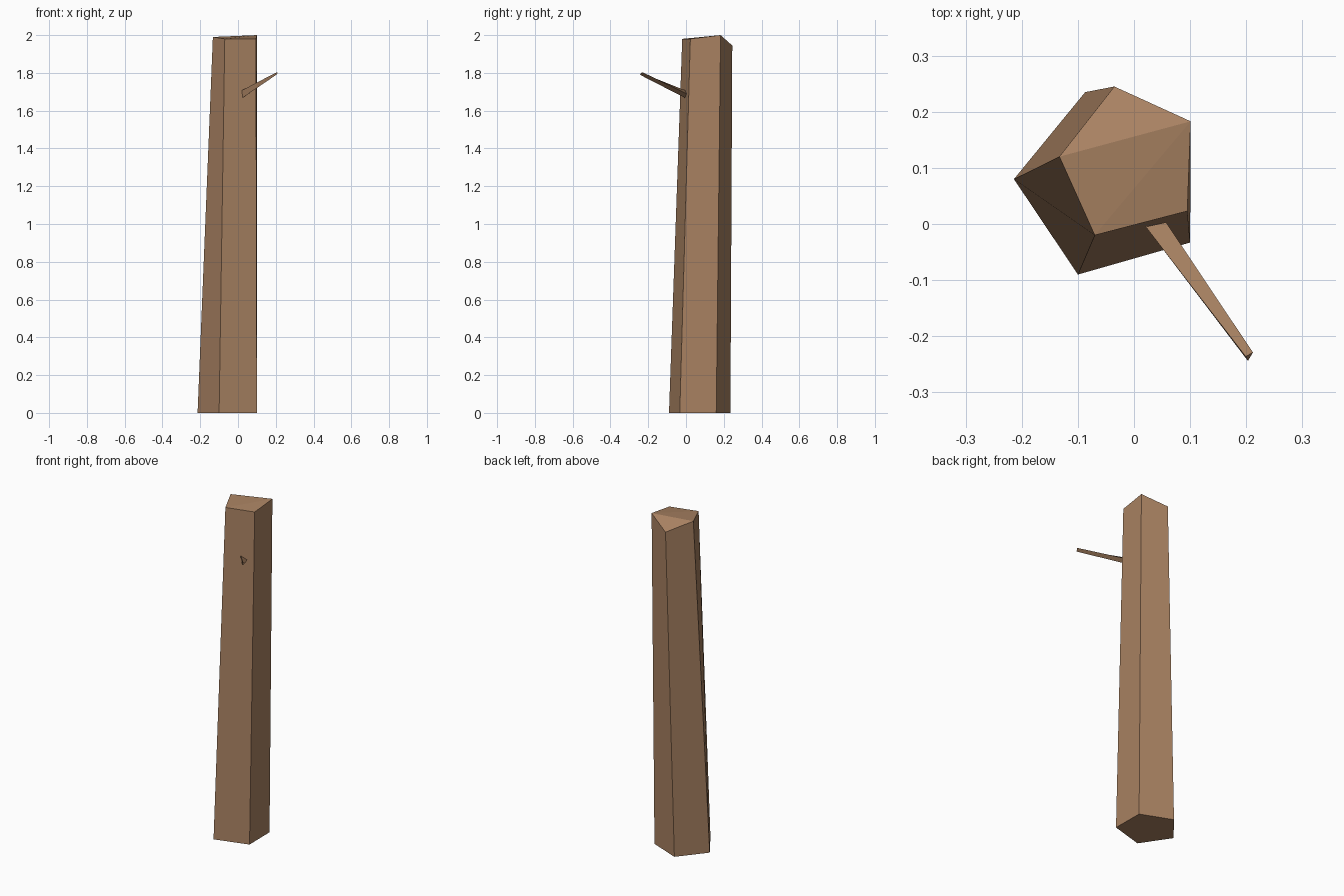
import bpy
import bmesh

if "Cube" in bpy.data.objects:
    bpy.data.objects.remove(bpy.data.objects["Cube"])

# One flat bark colour
bark = bpy.data.materials.new("brown_bark")
bark.diffuse_color = (0.39, 0.22, 0.12, 1.0)
bark.use_nodes = True
bark.node_tree.nodes["Principled BSDF"].inputs["Base Color"].default_value = bark.diffuse_color


def loft(name, start, end, end_tris=None):
    """Flat-sided solid between two matching rings; end_tris folds the end cap."""
    bm = bmesh.new()
    a = [bm.verts.new(p) for p in start]
    b = [bm.verts.new(p) for p in end]
    n = len(a)
    for i in range(n):
        j = (i + 1) % n
        bm.faces.new((a[i], a[j], b[j], b[i]))
    bm.faces.new(a[::-1])
    for tri in end_tris or [range(n)]:
        bm.faces.new([b[i] for i in tri])
    bmesh.ops.recalc_face_normals(bm, faces=bm.faces)
    mesh = bpy.data.meshes.new(name)
    bm.to_mesh(mesh)
    bm.free()
    mesh.materials.append(bark)
    obj = bpy.data.objects.new(name, mesh)
    bpy.context.collection.objects.link(obj)
    return obj


# Trunk: tapering five-sided post with an uneven, broken top
loft("trunk",
     [(-0.214, 0.08, 0), (-0.10, -0.09, 0), (0.10, -0.033, 0),
      (0.098, 0.16, 0), (-0.087, 0.235, 0)],
     [(-0.133, 0.12, 1.99), (-0.07, -0.02, 1.98), (0.095, 0.023, 1.98),
      (0.101, 0.183, 2.0), (-0.035, 0.245, 1.945)],
     [(0, 1, 3), (1, 2, 3), (0, 3, 4)])

# Twig: thin three-sided spike rising from the front face
loft("twig",
     [(0.021, -0.005, 1.708), (0.024, -0.006, 1.668), (0.057, 0.003, 1.69)],
     [(0.199, -0.236, 1.80), (0.203, -0.244, 1.79), (0.212, -0.229, 1.803)])
